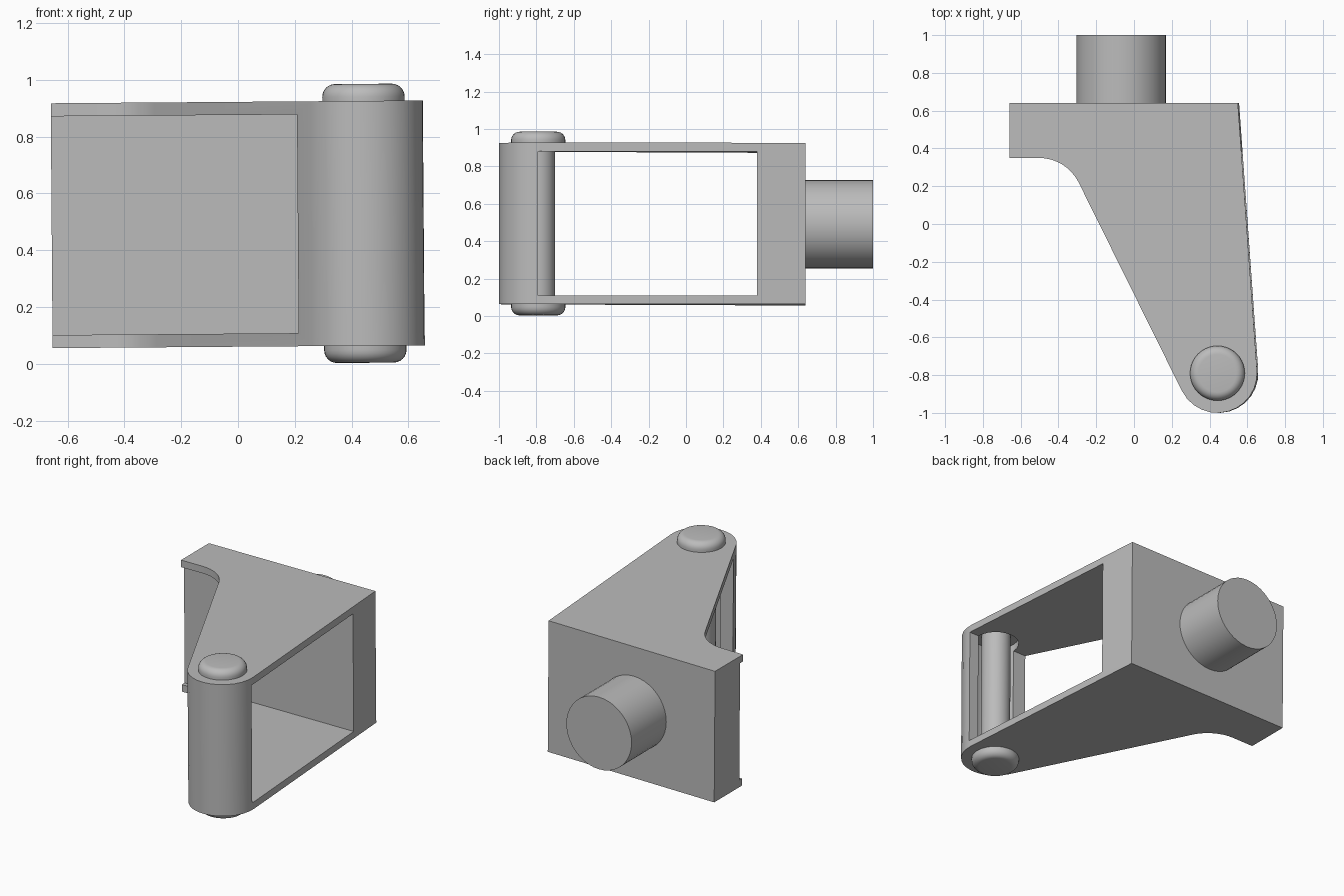
import bpy, bmesh
from math import cos, sin, radians, pi
from mathutils import Matrix, Vector

if "Cube" in bpy.data.objects:
    bpy.data.objects.remove(bpy.data.objects["Cube"])

grey = bpy.data.materials.new("plain_grey")
grey.use_nodes = True
grey.diffuse_color = (0.5, 0.5, 0.5, 1)
grey.node_tree.nodes["Principled BSDF"].inputs["Base Color"].default_value = (0.5, 0.5, 0.5, 1)

BOTTOM, TOP, MID = 0.06, 0.922, 0.491
PLATE = 0.046
PIN_X, PIN_Y = 0.445, -0.79
# The whole part leans very slightly sideways
LEAN = (Matrix.Translation((0, 0, MID)) @ Matrix.Rotation(-0.0076, 4, 'Y')
        @ Matrix.Translation((0, 0, -MID)))


def make_object(name, bm):
    bmesh.ops.recalc_face_normals(bm, faces=bm.faces)
    mesh = bpy.data.meshes.new(name)
    bm.to_mesh(mesh)
    bm.free()
    mesh.materials.append(grey)
    ob = bpy.data.objects.new(name, mesh)
    bpy.context.collection.objects.link(ob)
    return ob


def prism(name, outline, z0, z1):
    bm = bmesh.new()
    face = bm.faces.new([bm.verts.new((x, y, z0)) for x, y in outline])
    ext = bmesh.ops.extrude_face_region(bm, geom=[face])["geom"]
    bmesh.ops.translate(bm, vec=(0, 0, z1 - z0),
                        verts=[v for v in ext if isinstance(v, bmesh.types.BMVert)])
    return make_object(name, bm)


def lathe(name, profile, place, steps=40):
    bm = bmesh.new()
    verts = [bm.verts.new((r, 0, z)) for r, z in profile]
    edges = [bm.edges.new(pair) for pair in zip(verts, verts[1:])]
    bmesh.ops.spin(bm, geom=verts + edges, cent=(0, 0, 0), axis=(0, 0, 1),
                   angle=2 * pi, steps=steps)
    bmesh.ops.remove_doubles(bm, verts=bm.verts, dist=0.0005)
    bmesh.ops.transform(bm, matrix=place, verts=bm.verts)
    return make_object(name, bm)


def arc(cx, cy, r, a0, a1, n):
    angles = [radians(a0 + (a1 - a0) * i / n) for i in range(n + 1)]
    return [(cx + r * cos(a), cy + r * sin(a)) for a in angles]


def finish(ob):
    ob.data.transform(LEAN)
    bpy.ops.object.select_all(action='DESELECT')
    ob.select_set(True)
    bpy.context.view_layer.objects.active = ob
    bpy.ops.object.shade_smooth_by_angle(angle=radians(32))


# Bracket body: outline with a concave fillet and a rounded nose
outline = [(-0.656, 0.35), (-0.656, 0.64), (0.553, 0.64)]
outline += arc(PIN_X, PIN_Y, 0.21, 4, -153, 12)
outline += arc(-0.5, 0.115, 0.235, 27, 90, 8)
bracket = prism("bracket", outline, BOTTOM, TOP)

# Window through the sides and bore for the pin
window = prism("window_cutter", [(-1, PIN_Y), (1, PIN_Y), (1, 0.38), (-1, 0.38)],
               BOTTOM + PLATE, TOP - PLATE)
bore = prism("bore_cutter", arc(PIN_X, PIN_Y, 0.14, 0, 345, 23), -0.1, 1.1)
for cutter in (window, bore):
    cutter.hide_render = True
    mod = bracket.modifiers.new(cutter.name, 'BOOLEAN')
    mod.object = cutter
    mod.operation = 'DIFFERENCE'
    mod.solver = 'EXACT'
    bpy.context.view_layer.objects.active = bracket
    bpy.ops.object.modifier_apply(modifier=mod.name)
for cutter in (window, bore):
    bpy.data.objects.remove(cutter)
finish(bracket)

# Hinge pin with a rounded head at each end
half = [(0, 0)] + arc(0.1, 0.045, 0.045, -90, 0, 6) + [(0.145, BOTTOM), (0.09, BOTTOM)]
profile = half + [(r, 2 * MID - z) for r, z in reversed(half)]
finish(lathe("hinge_pin", profile, Matrix.Translation((PIN_X, PIN_Y, 0))))

# Round mounting stub on the back
stub = [(0, 0.6), (0.237, 0.6), (0.237, 1.0), (0, 1.0)]
finish(lathe("mounting_stub", stub,
             Matrix.Translation((-0.068, 0, MID)) @ Matrix.Rotation(-pi / 2, 4, 'X')))
